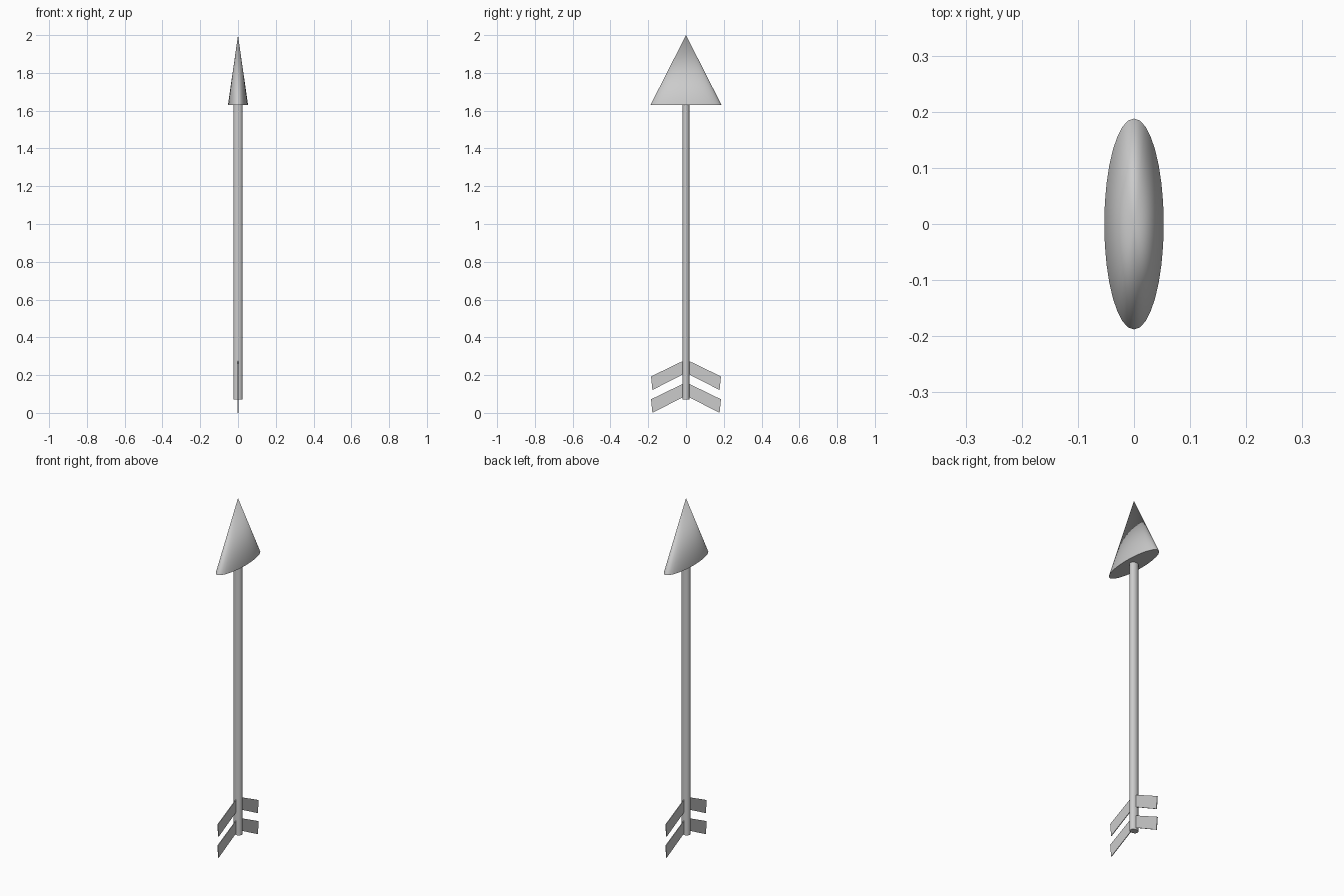
import bpy, bmesh

if "Cube" in bpy.data.objects:
    bpy.data.objects.remove(bpy.data.objects["Cube"])


def smooth(obj):
    bpy.ops.object.select_all(action='DESELECT')
    obj.select_set(True)
    bpy.context.view_layer.objects.active = obj
    bpy.ops.object.shade_smooth_by_angle(angle=0.9)


def tapered(name, rx, ry, z0, z1, top):
    """Elliptical cone or cylinder between two heights."""
    bpy.ops.mesh.primitive_cone_add(vertices=32, radius1=1, radius2=top,
                                    depth=z1 - z0, location=(0, 0, (z0 + z1) / 2))
    obj = bpy.context.object
    obj.name = name
    obj.scale = (rx, ry, 1)
    bpy.ops.object.transform_apply(location=True, rotation=False, scale=True)
    smooth(obj)
    return obj


def feather(name, side, drop):
    """Thin slanted plate on one side of the shaft."""
    profile = [(0.012, 0.277), (0.185, 0.193), (0.178, 0.121), (0.012, 0.206)]
    bm = bmesh.new()
    face = bm.faces.new([bm.verts.new((-0.002, side * y, z - drop)) for y, z in profile])
    ext = bmesh.ops.extrude_face_region(bm, geom=[face])
    moved = [v for v in ext['geom'] if isinstance(v, bmesh.types.BMVert)]
    bmesh.ops.translate(bm, verts=moved, vec=(0.004, 0, 0))
    bmesh.ops.recalc_face_normals(bm, faces=bm.faces)
    mesh = bpy.data.meshes.new(name)
    bm.to_mesh(mesh)
    bm.free()
    bpy.context.collection.objects.link(bpy.data.objects.new(name, mesh))


# Head and shaft
tapered("arrow_head", 0.053, 0.188, 1.63, 2.0, 0)
tapered("shaft", 0.024, 0.019, 0.07, 1.64, 1)

# Two pairs of feathers
for row, drop in (("upper", 0.0), ("lower", 0.121)):
    for label, side in (("front", -1), ("back", 1)):
        feather(f"{row}_{label}_feather", side, drop)
